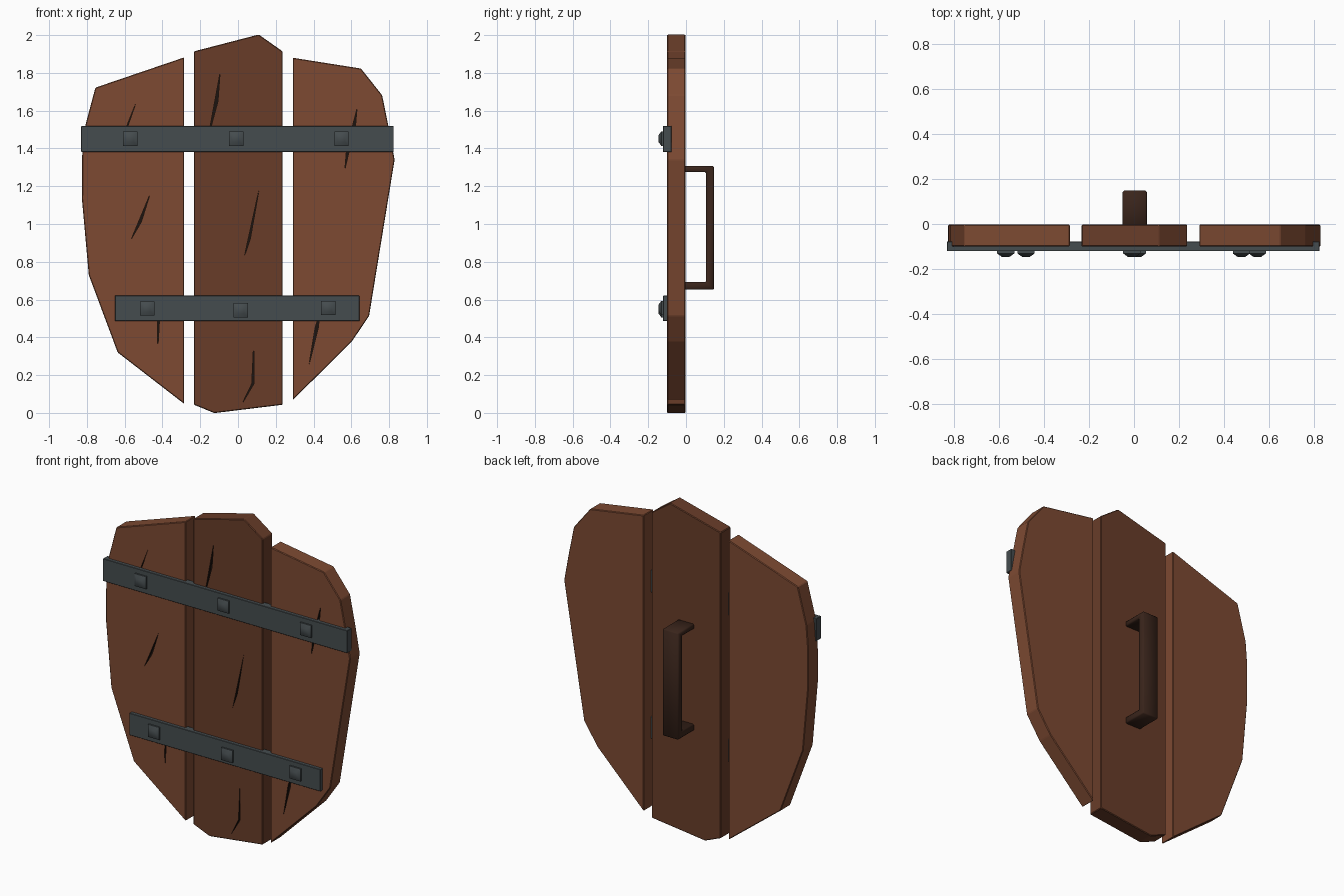
import bpy, bmesh
from mathutils import Vector

if "Cube" in bpy.data.objects:
    bpy.data.objects.remove(bpy.data.objects["Cube"])


def material(name, rgb):
    m = bpy.data.materials.new(name)
    m.diffuse_color = (*rgb, 1)
    m.use_nodes = True
    m.node_tree.nodes["Principled BSDF"].inputs["Base Color"].default_value = m.diffuse_color
    return m


wood = material("wood", (0.205, 0.068, 0.032))
dark_wood = material("dark_wood", (0.14, 0.046, 0.022))
crack_mat = material("crack", (0.012, 0.007, 0.005))
iron = material("iron", (0.06, 0.073, 0.078))
grip_mat = material("grip", (0.042, 0.018, 0.011))


def loft(name, pts, rings, mat, bevel=0, axis="y"):
    """Sweep a 2D outline through (depth, scale) rings along x or y."""
    bm = bmesh.new()
    mid = sum((Vector(p) for p in pts), Vector((0, 0))) / len(pts)
    loops = []
    for depth, scale in rings:
        flat = [mid + (Vector(p) - mid) * scale for p in pts]
        loops.append([bm.verts.new((p.x, depth, p.y) if axis == "y" else (depth, p.x, p.y))
                      for p in flat])
    n = len(pts)
    for a, b in zip(loops, loops[1:]):
        for i in range(n):
            bm.faces.new((a[i], a[(i + 1) % n], b[(i + 1) % n], b[i]))
    bm.faces.new(loops[0])
    bm.faces.new(loops[-1])
    bmesh.ops.recalc_face_normals(bm, faces=bm.faces[:])
    if bevel:
        bmesh.ops.bevel(bm, geom=bm.edges[:], offset=bevel, segments=1, profile=0.5,
                        affect="EDGES", clamp_overlap=True, loop_slide=False)
    me = bpy.data.meshes.new(name)
    bm.to_mesh(me)
    bm.free()
    me.materials.append(mat)
    ob = bpy.data.objects.new(name, me)
    bpy.context.collection.objects.link(ob)
    return ob


def rect(x0, x1, z0, z1):
    return [(x0, z0), (x1, z0), (x1, z1), (x0, z1)]


def select(ob):
    bpy.ops.object.select_all(action="DESELECT")
    ob.select_set(True)
    bpy.context.view_layer.objects.active = ob


# Three rough-cut planks, each with the outlines of its carved cracks
planks = {
    "left_plank": (wood, [
        (-0.285, 1.882), (-0.755, 1.722), (-0.814, 1.5), (-0.825, 1.36), (-0.826, 1.13),
        (-0.79, 0.73), (-0.637, 0.32), (-0.285, 0.048)], [
        [(-0.537, 1.65), (-0.6, 1.47), (-0.585, 1.53)],
        [(-0.465, 1.16), (-0.565, 0.92), (-0.512, 1.01)],
        [(-0.413, 0.54), (-0.424, 0.345), (-0.427, 0.42), (-0.424, 0.54)]]),
    "middle_plank": (dark_wood, [
        (-0.233, 1.914), (0.11, 2.003), (0.236, 1.914), (0.236, 0.043),
        (-0.125, -0.001), (-0.233, 0.043)], [
        [(-0.095, 1.8), (-0.16, 1.45), (-0.106, 1.65)],
        [(0.113, 1.19), (0.034, 0.83), (0.065, 0.92)],
        [(0.083, 0.37), (0.085, 0.155), (0.02, 0.045), (0.073, 0.155)]]),
    "right_plank": (wood, [
        (0.29, 1.88), (0.651, 1.823), (0.763, 1.682), (0.797, 1.515), (0.829, 1.34),
        (0.694, 0.513), (0.602, 0.377), (0.29, 0.068)], [
        [(0.63, 1.61), (0.575, 1.4), (0.566, 1.29), (0.592, 1.4), (0.622, 1.52)],
        [(0.435, 0.54), (0.425, 0.45), (0.376, 0.255), (0.408, 0.45)]]),
}
for name, (mat, outline, cracks) in planks.items():
    plank = loft(name, outline, [(-0.1, 1), (-0.003, 1)], mat, bevel=0.004)
    for crack in cracks:
        cutter = loft("crack_cutter", crack, [(-0.12, 1), (-0.085, 1)], crack_mat)
        cutter.hide_render = True
        cut = plank.modifiers.new("crack", "BOOLEAN")
        cut.operation = "DIFFERENCE"
        cut.solver = "EXACT"
        cut.material_mode = "TRANSFER"
        cut.object = cutter
        select(plank)
        bpy.ops.object.modifier_apply(modifier=cut.name)
        bpy.data.objects.remove(cutter, do_unlink=True)

# Iron straps with square tapered nail heads
straps = [
    ("upper", (-0.83, 0.824, 1.381, 1.519), [(-0.57, 1.452), (-0.01, 1.452), (0.548, 1.452)]),
    ("lower", (-0.651, 0.643, 0.486, 0.621), [(-0.48, 0.553), (0.015, 0.544), (0.477, 0.555)]),
]
for level, box, nails in straps:
    loft(level + "_strap", rect(*box), [(-0.121, 1), (-0.077, 1)], iron, bevel=0.002)
    for i, (x, z) in enumerate(nails):
        h = 0.038
        nail = loft(f"{level}_nail_{i + 1}", rect(x - h, x + h, z - h, z + h),
                    [(-0.115, 1), (-0.131, 1), (-0.146, 0.45)], iron)
        select(nail)
        bpy.ops.object.shade_smooth_by_angle(angle=0.9)

# U-shaped grip on the back
u_profile = [(-0.01, 1.306), (0.148, 1.306), (0.148, 0.652), (-0.01, 0.652),
             (-0.01, 0.693), (0.107, 0.693), (0.107, 1.274), (-0.01, 1.274)]
handle = loft("handle", u_profile, [(-0.051, 1), (0.057, 1)], grip_mat, bevel=0.006, axis="x")
select(handle)
bpy.ops.object.shade_smooth_by_angle(angle=1.6)
